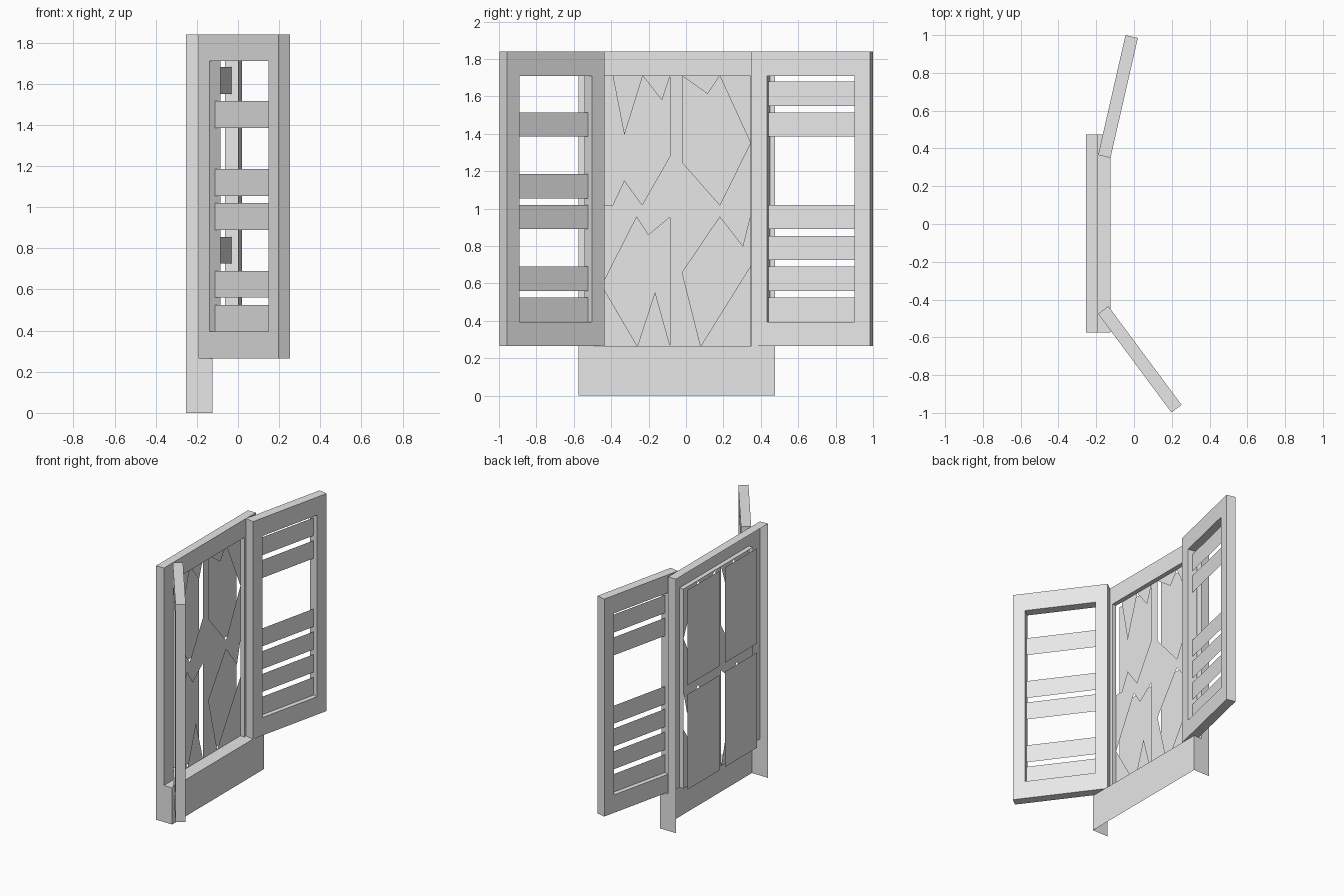
import bpy
from mathutils import Vector

cube = bpy.data.objects.get("Cube")
if cube:
    bpy.data.objects.remove(cube, do_unlink=True)

# Single flat colour
grey = bpy.data.materials.new("plain_grey")
grey.use_nodes = True
grey.diffuse_color = (0.8, 0.8, 0.8, 1)
grey.node_tree.nodes["Principled BSDF"].inputs["Base Color"].default_value = (0.8, 0.8, 0.8, 1)


def make(name, polygons):
    """Build one object from a list of polygons, sharing equal corners."""
    index, faces = {}, []
    for polygon in polygons:
        faces.append([index.setdefault(tuple(round(c, 5) for c in p), len(index))
                      for p in polygon])
    mesh = bpy.data.meshes.new(name)
    mesh.from_pydata(list(index), [], faces)
    mesh.materials.append(grey)
    obj = bpy.data.objects.new(name, mesh)
    bpy.context.collection.objects.link(obj)
    return obj


def upright(x, y0, y1, z0, z1):
    """Rectangle facing +x."""
    return [(x, y0, z0), (x, y1, z0), (x, y1, z1), (x, y0, z1)]


def level(z, x0, x1, y0, y1):
    """Rectangle facing up."""
    return [(x0, y0, z), (x1, y0, z), (x1, y1, z), (x0, y1, z)]


# Main measures
BACK, GLASS, FACE, LIP = -0.253, -0.222, -0.19, -0.125
RIGHT, LEFT = -0.575, 0.475
OPEN_R, OPEN_L = -0.45, 0.345
SILL, HEAD, TOP = 0.265, 1.71, 1.84
BAR_R, BAR_L, BAR_LOW, BAR_HIGH = -0.085, -0.02, 0.955, 1.02

# Window surround: front face, side walls and top, open at the back
surround = [[(FACE, y, z) for y, z in (
    (RIGHT, SILL), (OPEN_R, SILL), (OPEN_R, HEAD), (OPEN_L, HEAD),
    (OPEN_L, SILL), (LEFT, SILL), (LEFT, TOP), (RIGHT, TOP))]]
surround.append(level(TOP, BACK, FACE, RIGHT, LEFT))
side = [(BACK, 0), (LIP, 0), (LIP, SILL), (FACE, SILL), (FACE, TOP), (BACK, TOP)]
surround.append([(x, RIGHT, z) for x, z in side])
surround.append([(x, LEFT, z) for x, z in reversed(side)])
make("window_surround", surround)

# Apron below the window and its ledge
make("sill_apron", [upright(LIP, RIGHT, LEFT, 0, SILL),
                    level(SILL, FACE, LIP, RIGHT, LEFT)])

# Reveal running back from the face to the glass
reveal = [level(SILL, GLASS, FACE, OPEN_R, OPEN_L),
          level(HEAD, GLASS, FACE, OPEN_R, OPEN_L)[::-1]]
for y in (OPEN_R, OPEN_L):
    reveal.append([(GLASS, y, SILL), (FACE, y, SILL), (FACE, y, HEAD), (GLASS, y, HEAD)])
make("window_reveal", reveal)

# Cross bars between the four panes
make("cross_bars", [
    upright(GLASS, BAR_R, BAR_L, SILL, BAR_LOW),
    upright(GLASS, BAR_R, BAR_L, BAR_HIGH, HEAD),
    upright(GLASS, OPEN_R, OPEN_L, BAR_LOW, BAR_HIGH)])

# Broken glass: triangles in fractions of each pane
shards = {
    "upper_right": [((.16, 1), (.33, .54), (.6, 1)), ((.6, 1), (.88, .81), (1, 1)),
                    ((1, .38), (1, 0), (.59, 0)), ((.59, 0), (.33, .19), (.16, 0))],
    "lower_right": [((0, .47), (0, 1), (.51, 1)), ((.51, 1), (.68, .86), (1, 1)),
                    ((1, 0), (.78, .42), (.52, 0)), ((.52, 0), (0, .47), (0, 0))],
    "upper_left": [((0, 1), (.37, .86), (.55, 1)), ((.55, 1), (1, 1), (1, .48)),
                   ((1, .48), (1, 0), (.55, 0)), ((.55, 0), (0, .33), (0, 0))],
    "lower_left": [((0, .57), (0, 1), (.55, 1)), ((.55, 1), (.89, .77), (1, 1)),
                   ((1, .62), (1, 0), (.27, 0)), ((.27, 0), (0, .57), (0, 0))],
}
for name, triangles in shards.items():
    y0, y1 = (OPEN_R, BAR_R) if "right" in name else (BAR_L, OPEN_L)
    z0, z1 = (SILL, BAR_LOW) if "lower" in name else (BAR_HIGH, HEAD)
    make(name + "_shards", [[(GLASS, y0 + u * (y1 - y0), z0 + v * (z1 - z0))
                             for u, v in tri] for tri in triangles])
    # Backing board behind the pane
    make(name + "_board", [upright(BACK, y0, y1, z0, z1)])


def shutter(name, hinge, along, outward, slats):
    """Open shutter: a rectangular ring with some slats left in it."""
    length, thick, stile, low = 0.651, 0.067, 0.085, 0.395
    along, outward = Vector(along).normalized(), Vector(outward).normalized()

    def at(s, depth, z):
        p = Vector(hinge) + along * s + outward * depth
        return (p.x, p.y, z)

    def loop(s0, s1, z0, z1, depth):
        return [at(s, depth, z) for s, z in ((s0, z0), (s1, z0), (s1, z1), (s0, z1))]

    outer = (0, length, SILL, TOP)
    inner = (stile, length - stile, low, HEAD)
    rings = [loop(*outer, 0), loop(*outer, thick), loop(*inner, thick), loop(*inner, 0)]
    faces = []
    for i in range(4):
        a, b = rings[i], rings[(i + 1) % 4]
        for k in range(4):
            n = (k + 1) % 4
            faces.append([a[k], a[n], b[n], b[k]])
    make(name + "_frame", faces)

    pitch, height = 0.165, 0.13
    make(name + "_slats", [loop(inner[0], inner[1], low + pitch * k,
                                low + pitch * k + height, thick / 2) for k in slats])


# Two shutters, each with different slats missing
shutter("left_shutter", (FACE, 0.365), (0.145, 0.635), (0.635, -0.145), (0, 1, 2, 3, 6, 7))
shutter("right_shutter", (FACE, -0.475), (0.389, -0.524), (0.524, 0.389), (0, 1, 3, 4, 6))
